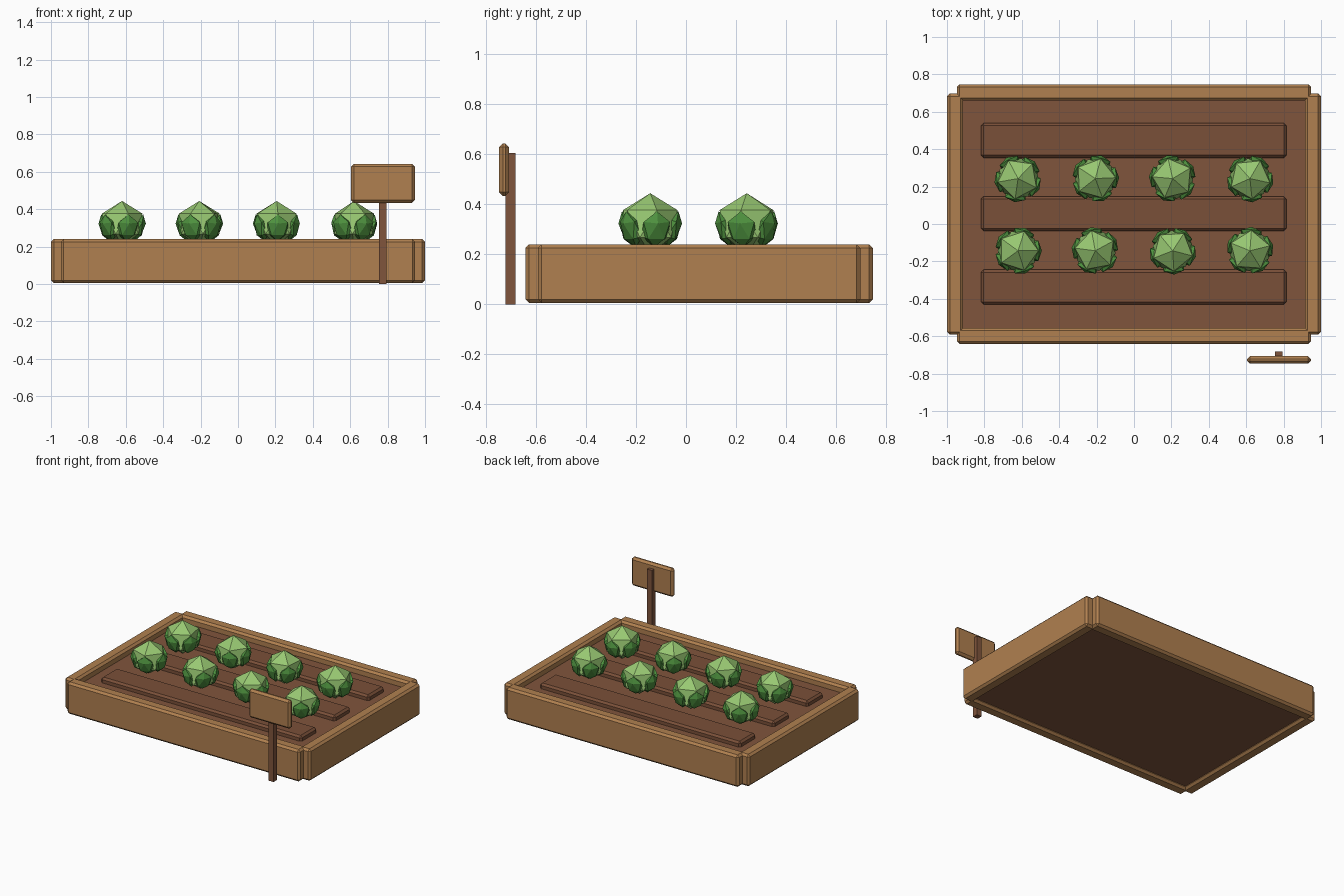
import bpy
import math
from mathutils import Matrix, Vector

cube = bpy.data.objects.get("Cube")
if cube:
    bpy.data.objects.remove(cube, do_unlink=True)


def material(name, rgb):
    mat = bpy.data.materials.new(name)
    mat.use_nodes = True
    colour = (*rgb, 1)
    mat.diffuse_color = colour
    mat.node_tree.nodes["Principled BSDF"].inputs["Base Color"].default_value = colour
    return mat


WOOD = material("light wood", (0.434, 0.216, 0.08))
POST = material("dark wood", (0.216, 0.09, 0.045))
SOIL = material("soil", (0.216, 0.091, 0.046))
RIDGE = material("ridge soil", (0.195, 0.08, 0.04))
HEART = material("pale green", (0.314, 0.578, 0.168))
LEAF = material("leaf green", (0.078, 0.29, 0.05))


def box(name, mat, x, y, z, bevel=0.0):
    """Box spanning the given (low, high) ranges, with a flat chamfer."""
    bpy.ops.mesh.primitive_cube_add(size=1, location=[sum(r) / 2 for r in (x, y, z)])
    ob = bpy.context.object
    ob.name = name
    ob.data.transform(Matrix.Diagonal([r[1] - r[0] for r in (x, y, z)] + [1]))
    ob.data.materials.append(mat)
    if bevel:
        mod = ob.modifiers.new("chamfer", 'BEVEL')
        mod.width = bevel
        mod.segments = 1
    return ob


def ball(name, mat, matrix):
    """Twenty-sided ball shaped and placed by a matrix."""
    bpy.ops.mesh.primitive_ico_sphere_add(subdivisions=1, radius=1)
    ob = bpy.context.object
    ob.name = name
    ob.data.transform(matrix)
    ob.data.materials.append(mat)
    return ob


# Planter frame
HEIGHT = (0.005, 0.24)
box("front_plank", WOOD, (-0.947, 0.947), (-0.642, -0.555), HEIGHT, 0.015)
box("back_plank", WOOD, (-0.947, 0.947), (0.66, 0.747), HEIGHT, 0.015)
box("right_plank", WOOD, (-1, -0.913), (-0.592, 0.697), HEIGHT, 0.015)
box("left_plank", WOOD, (0.913, 1), (-0.592, 0.697), HEIGHT, 0.015)

# Soil bed and its raised ridges
box("soil_bed", SOIL, (-0.93, 0.93), (-0.58, 0.68), (0.025, 0.19))
for i, y in enumerate((-0.337, 0.055, 0.447)):
    box(f"soil_ridge_{i + 1}", RIDGE, (-0.818, 0.815), (y - 0.093, y + 0.093),
        (0.16, 0.228), 0.014)

# Cabbages: a pale heart wrapped in five flattened, outward-leaning leaves
for row, y in enumerate((-0.143, 0.243)):
    for col, x in enumerate((-0.62, -0.207, 0.207, 0.62)):
        yaw = 0.5 * col + 0.8 * row
        place = Matrix.Translation((x, y, 0)) @ Matrix.Rotation(yaw, 4, 'Z')
        tag = f"{row + 1}_{col + 1}"
        ball(f"cabbage_heart_{tag}", HEART,
             place @ Matrix.Translation((0, 0, 0.322)) @ Matrix.Scale(0.122, 4))
        for k in range(5):
            leaf = (Matrix.Rotation(k * math.tau / 5, 4, 'Z')
                    @ Matrix.Translation((0.09, 0, 0.3))
                    @ Matrix.Rotation(math.radians(18), 4, 'Y')
                    @ Matrix.Diagonal((0.032, 0.064, 0.075, 1)))
            ball(f"cabbage_leaf_{tag}_{k + 1}", LEAF, place @ leaf)

# Sign on its post
box("sign_post", POST, (0.755, 0.795), (-0.722, -0.682), (0, 0.605))
box("sign_board", WOOD, (0.605, 0.945), (-0.747, -0.707), (0.433, 0.643), 0.015)
